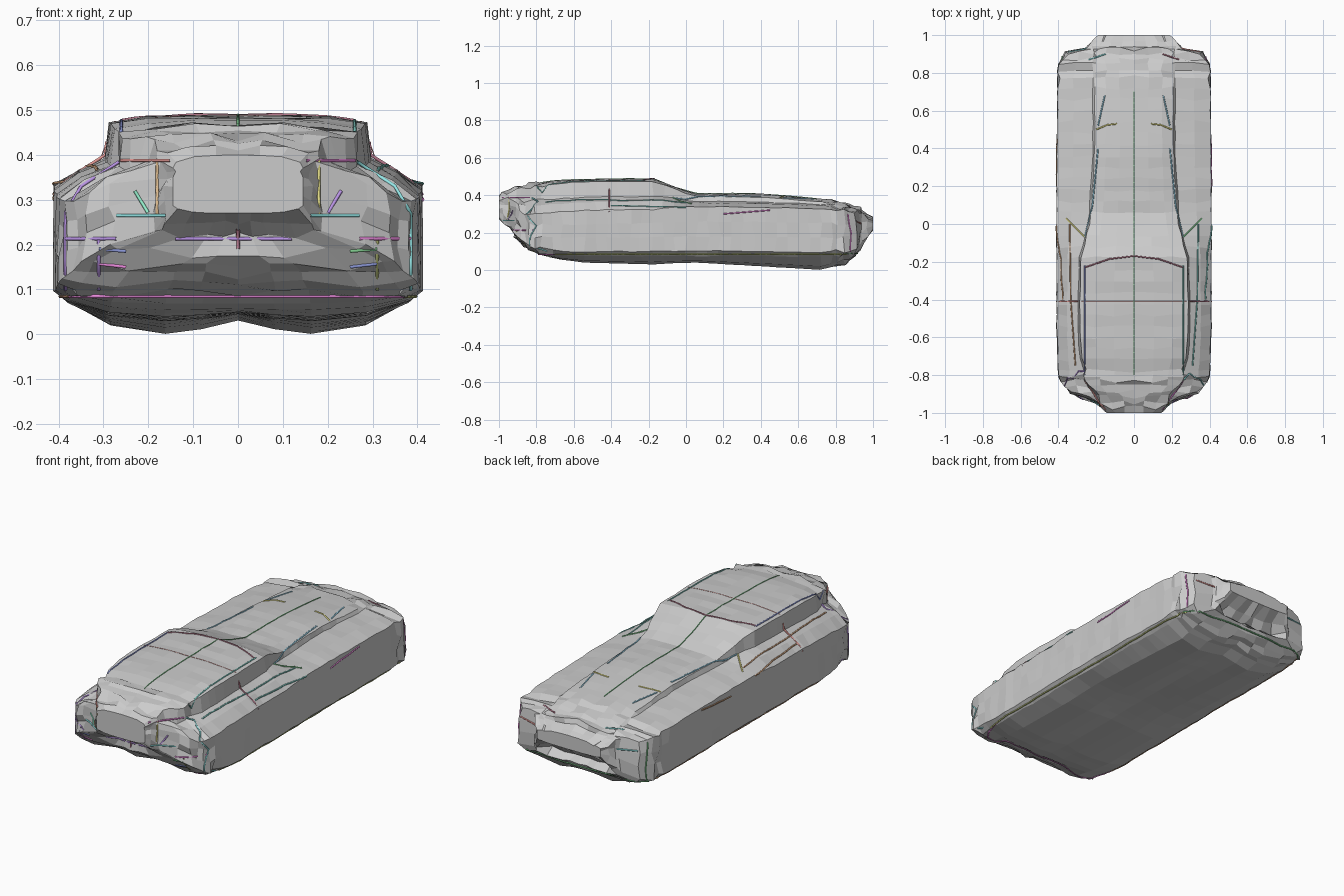
import bpy, bmesh, random
from mathutils import Vector
from mathutils.bvhtree import BVHTree

if "Cube" in bpy.data.objects:
    bpy.data.objects.remove(bpy.data.objects["Cube"])

random.seed(4)

# y, underside centre z, underside lobe z, sill z, half width, shoulder z, roof half width, top z
STATIONS = [
    (-1.0, .27, .27, .28, .145, .35, .13, .40),
    (-.935, .22, .22, .22, .20, .36, .17, .432),
    (-.905, .16, .16, .17, .33, .32, .20, .448),
    (-.82, .11, .11, .10, .395, .30, .25, .465),
    (-.70, .06, .06, .08, .405, .31, .27, .478),
    (-.55, .05, .04, .075, .41, .32, .28, .486),
    (-.18, .045, .03, .075, .41, .325, .275, .49),
    (-.10, .05, .035, .075, .41, .335, .25, .462),
    (.05, .05, .04, .075, .41, .34, .22, .408),
    (.40, .045, .02, .075, .41, .335, .20, .408),
    (.74, .03, .0, .07, .405, .33, .20, .378),
    (.85, .05, .04, .08, .398, .32, .20, .355),
    (.905, .08, .08, .085, .36, .31, .20, .342),
    (.925, .11, .11, .12, .26, .31, .19, .335),
    (1.0, .21, .21, .215, .19, .265, .14, .285),
]


def mix(a, b, t):
    return a + (b - a) * t


def station(y):
    for a, b in zip(STATIONS, STATIONS[1:]):
        if y <= b[0]:
            t = (y - a[0]) / (b[0] - a[0])
            return [mix(p, q, t) for p, q in zip(a, b)]
    return list(STATIONS[-1])


def half_section(y):
    _, zc, zl, zs, w, sh, r, zt = station(y)
    return [(0, zc), (.2 * w, mix(zc, zl, .65)), (.4 * w, zl), (.7 * w, mix(zl, zs, .27)),
            (.93 * w, zs), (w, mix(zs, sh, .1)), (w, mix(zs, sh, .4)), (w, mix(zs, sh, .7)),
            (w, sh), (mix(w, r, .42), mix(sh, zt, .26)), (min(w, r + .018), mix(sh, zt, .42)),
            (min(w, r + .008), zt - .016), (.75 * r, zt - .004), (.38 * r, zt - .001), (0, zt)]


# Body shell: faceted loft along the car, rougher at nose and tail
def build_body():
    ys = [-1 + .028 * i for i in range(9)]
    ys += [-.72 + .06 * i for i in range(25)]
    ys += [.775, .81, .845, .875, .905, .925, .945, .97, 1]
    bm = bmesh.new()
    rings = []
    for y in ys:
        end = abs(y) > .76
        tip = abs(y) > .98
        half = []
        for k, (x, z) in enumerate(half_section(y)):
            amp = 0 if tip else (.013 if end else .004)
            if k < 4 and not end:
                amp = .0
            dx = random.uniform(-1, .6) * amp if x else 0
            dz = random.uniform(-1, .7) * amp
            dy = random.uniform(-1, 1) * (0 if tip else .012 if end else .01)
            # recessed openings under the tail and nose lips
            if k < 4 and y in (.945, .97):
                dy -= .06 if y == .945 else .04
            if k < 4 and -.98 < y < -.93:
                dy += .03
            half.append((x + dx, y + dy, max(0, z + dz)))
        full = half + [(-x, yy, z) for x, yy, z in reversed(half[1:-1])]
        rings.append([bm.verts.new(p) for p in full])
    n = len(rings[0])
    for a, b in zip(rings, rings[1:]):
        for i in range(n):
            j = (i + 1) % n
            bm.faces.new((a[i], a[j], b[j], b[i]))
    bm.faces.new(rings[0])
    bm.faces.new(rings[-1])
    bmesh.ops.recalc_face_normals(bm, faces=bm.faces)
    tree = BVHTree.FromBMesh(bm)
    me = bpy.data.meshes.new("body_shell")
    bm.to_mesh(me)
    bm.free()
    bpy.context.collection.objects.link(bpy.data.objects.new("body_shell", me))
    return tree


tree = build_body()
COLORS = {
    "red": (.85, .35, .33), "wine": (.45, .18, .25), "green": (.2, .55, .25), "mint": (.3, .85, .6),
    "blue": (.25, .3, .65), "sky": (.3, .6, .75), "cyan": (.3, .8, .8), "purple": (.5, .3, .8),
    "magenta": (.8, .25, .7), "orange": (.8, .55, .3), "yellow": (.8, .75, .25), "olive": (.5, .55, .2),
    "brown": (.6, .35, .2), "teal": (.2, .55, .5)}
MATS = {}
for key, c in COLORS.items():
    MATS[key] = bpy.data.materials.new(key)
    MATS[key].diffuse_color = (*c, 1)
RAYS = {"front": (0, 1, 0), "back": (0, -1, 0), "top": (0, 0, -1)}


def tube(name, pts, color, radius):
    cu = bpy.data.curves.new(name, 'CURVE')
    cu.dimensions = '3D'
    cu.bevel_depth = radius
    cu.bevel_resolution = 1
    sp = cu.splines.new('POLY')
    sp.points.add(len(pts) - 1)
    for q, p in zip(sp.points, pts):
        q.co = (*p, 1)
    cu.materials.append(MATS[color])
    bpy.context.collection.objects.link(bpy.data.objects.new(name, cu))


# Feature line laid onto the shell, seen from the given side; points are 2D in that view
def trace(name, pts, side, colors, radius=.004):
    for sgn, color in zip((1, -1), colors):
        out = []
        for a, b in zip(pts, pts[1:]):
            steps = max(2, int((Vector(b) - Vector(a)).length / .03))
            for i in range(steps + 1):
                u, v = Vector(a).lerp(Vector(b), i / steps)
                if side in ("front", "back"):
                    o, d = Vector((sgn * u, 0, v)), Vector(RAYS[side])
                elif side == "side":
                    o, d = Vector((0, u, v)), Vector((-sgn, 0, 0))
                else:
                    o, d = Vector((sgn * u, v, 0)), Vector(RAYS[side])
                hit = tree.ray_cast(o - d * 3, d)[0]
                if hit:
                    out.append(hit)
        if len(out) > 1:
            tube(name + ("_right" if sgn > 0 else "_left"), out, color, radius)


# Top lines: centre line, roof rails, windscreen edge, bonnet creases
trace("centre_line", [(0, -.8), (0, .7)], "top", ["green"], .003)
trace("roof_rail", [(.26, -.8), (.26, -.22)], "top", ["teal", "blue"])
trace("windscreen_edge", [(-.26, -.23), (-.13, -.185), (0, -.17), (.13, -.185), (.26, -.23)], "top", ["wine"])
trace("roof_section", [(-.4, -.41), (.4, -.41)], "top", ["red"], .0015)
trace("bonnet_crease", [(.26, -.07), (.22, .1), (.19, .4)], "top", ["sky", "sky"])
trace("bonnet_crease_rear", [(.19, .52), (.155, .68)], "top", ["sky", "sky"])
trace("bonnet_vent", [(.09, .53), (.14, .525), (.2, .5)], "top", ["yellow", "yellow"])
trace("pillar_line", [(.26, -.07), (.31, -.02), (.36, .03)], "top", ["green", "yellow"])
trace("window_base", [(.31, -.75), (.335, -.4), (.34, 0)], "top", ["teal", "brown"])
trace("tail_light_top", [(.15, .9), (.24, .87)], "top", ["wine", "cyan"])

# Side lines: sill, door, waist
trace("sill_line", [(-.7, .085), (.86, .085)], "side", ["olive", "brown"])
trace("door_line", [(-.41, .31), (-.41, .43)], "side", ["wine", "red"])
trace("waist_line", [(-.4, .345), (0, .335)], "side", ["teal", "brown"])
trace("rear_wing_line", [(.2, .3), (.45, .32)], "side", ["magenta", "brown"])

# Front lines: grille frame, wing arch, bumper
trace("wing_arch", [(.265, .385), (.35, .33), (.385, .27), (.385, .1)], "front", ["cyan", "purple"])
trace("grille_side", [(.18, .265), (.18, .388)], "front", ["yellow", "orange"])
trace("grille_top", [(.15, .388), (.26, .388)], "front", ["magenta", "red"])
trace("grille_base", [(.16, .265), (.27, .265)], "front", ["cyan", "cyan"])
trace("headlamp_line", [(.2, .27), (.23, .32)], "front", ["purple", "mint"])
trace("bumper_centre", [(-.14, .213), (.12, .213)], "front", ["purple"])
trace("bumper_corner", [(.27, .213), (.385, .213)], "front", ["magenta", "purple"])
trace("bumper_split", [(0, .19), (0, .235)], "front", ["wine"])
trace("intake_side", [(.31, .1), (.31, .21)], "front", ["olive", "purple"])
trace("intake_slat", [(.25, .185), (.31, .19)], "front", ["green", "blue"])
trace("lower_intake_slat", [(.25, .15), (.31, .157)], "front", ["blue", "magenta"])
trace("front_valance", [(-.385, .085), (.385, .085)], "front", ["magenta"])

# Rear lines
trace("rear_corner", [(.38, .1), (.38, .3)], "back", ["magenta", "green"])
trace("tail_light", [(.24, .25), (.35, .26)], "back", ["red", "cyan"])
trace("rear_valance", [(-.38, .088), (.38, .088)], "back", ["green"])

for m in bpy.data.materials:
    if m.users and not m.is_grease_pencil:
        m.use_nodes = True
        m.node_tree.nodes["Principled BSDF"].inputs["Base Color"].default_value = m.diffuse_color
